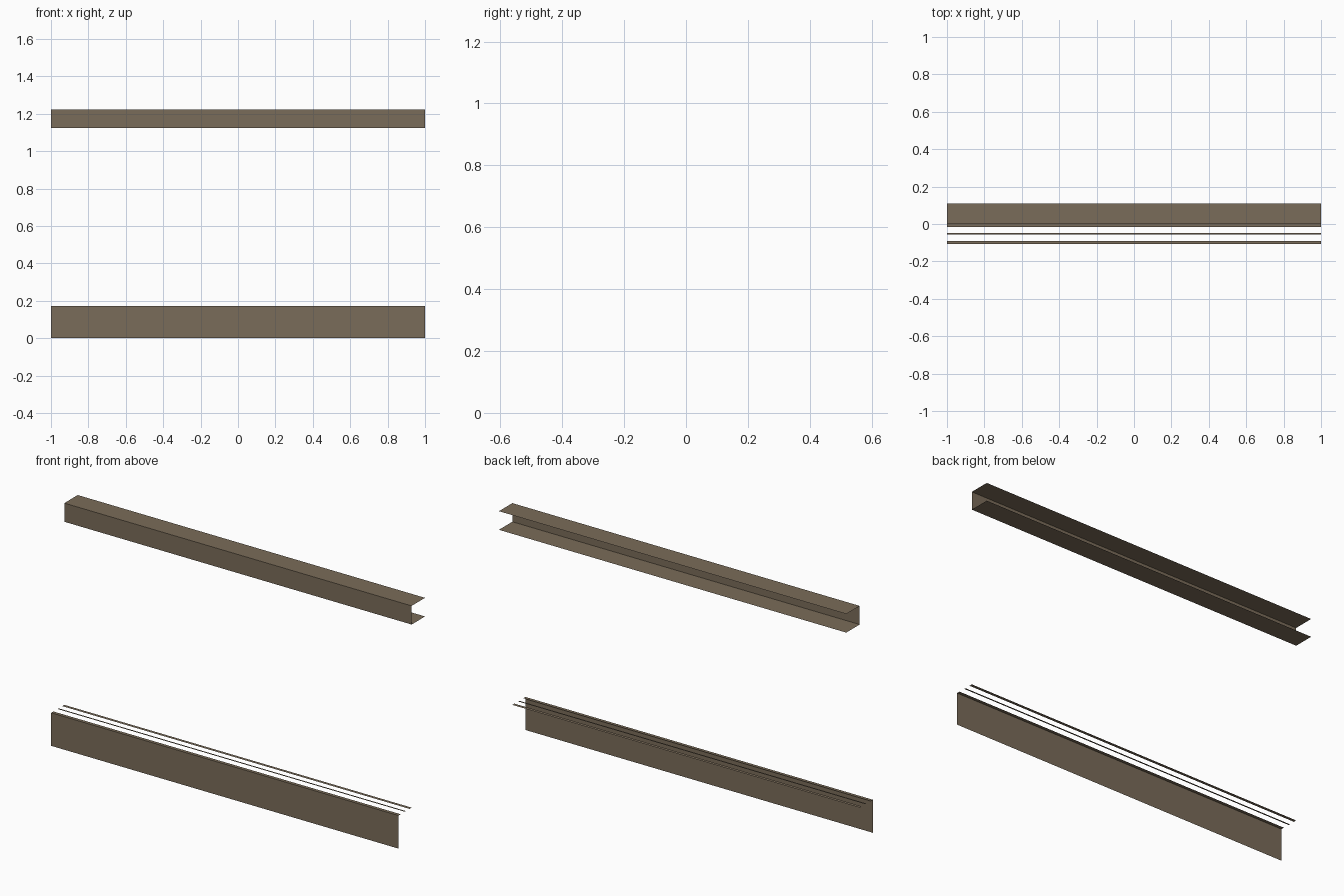
import bpy
import bmesh

if "Cube" in bpy.data.objects:
    bpy.data.objects.remove(bpy.data.objects["Cube"])

HALF = 1.0  # half length along x

metal = bpy.data.materials.new("bronze_brown")
metal.diffuse_color = (0.195, 0.150, 0.100, 1)
metal.use_nodes = True
metal.node_tree.nodes["Principled BSDF"].inputs["Base Color"].default_value = metal.diffuse_color


def sheet(name, profile):
    """Sweep an open (y, z) profile along x as a thin folded sheet."""
    bm = bmesh.new()
    verts = [bm.verts.new((-HALF, y, z)) for y, z in profile]
    edges = [bm.edges.new(pair) for pair in zip(verts, verts[1:])]
    swept = bmesh.ops.extrude_edge_only(bm, edges=edges)["geom"]
    ends = [g for g in swept if isinstance(g, bmesh.types.BMVert)]
    bmesh.ops.translate(bm, verts=ends, vec=(2 * HALF, 0, 0))
    bmesh.ops.recalc_face_normals(bm, faces=bm.faces)
    # outward side: the front-facing panel looks towards -y
    panels = [f for f in bm.faces if abs(f.normal.y) > 0.5]
    flip = panels[0].normal.y > 0 if panels else bm.faces[:][0].normal.z < 0
    if flip:
        bmesh.ops.reverse_faces(bm, faces=bm.faces)
    mesh = bpy.data.meshes.new(name)
    bm.to_mesh(mesh)
    bm.free()
    mesh.materials.append(metal)
    obj = bpy.data.objects.new(name, mesh)
    bpy.context.collection.objects.link(obj)
    return obj


# upper channel, open to the back
sheet("upper_channel", [(0.11, 1.125), (0.0, 1.125), (0.0, 1.222), (0.11, 1.222)])

# lower front panel with a narrow lip folded back along its top
sheet("lower_panel", [(-0.108, 0.0), (-0.108, 0.172), (-0.09, 0.172)])

# narrow track strips behind the panel, level with its lip
for name, y0, y1 in (("middle_track_strip", -0.056, -0.047),
                     ("rear_track_strip", -0.017, 0.0)):
    sheet(name, [(y0, 0.172), (y1, 0.172)])
